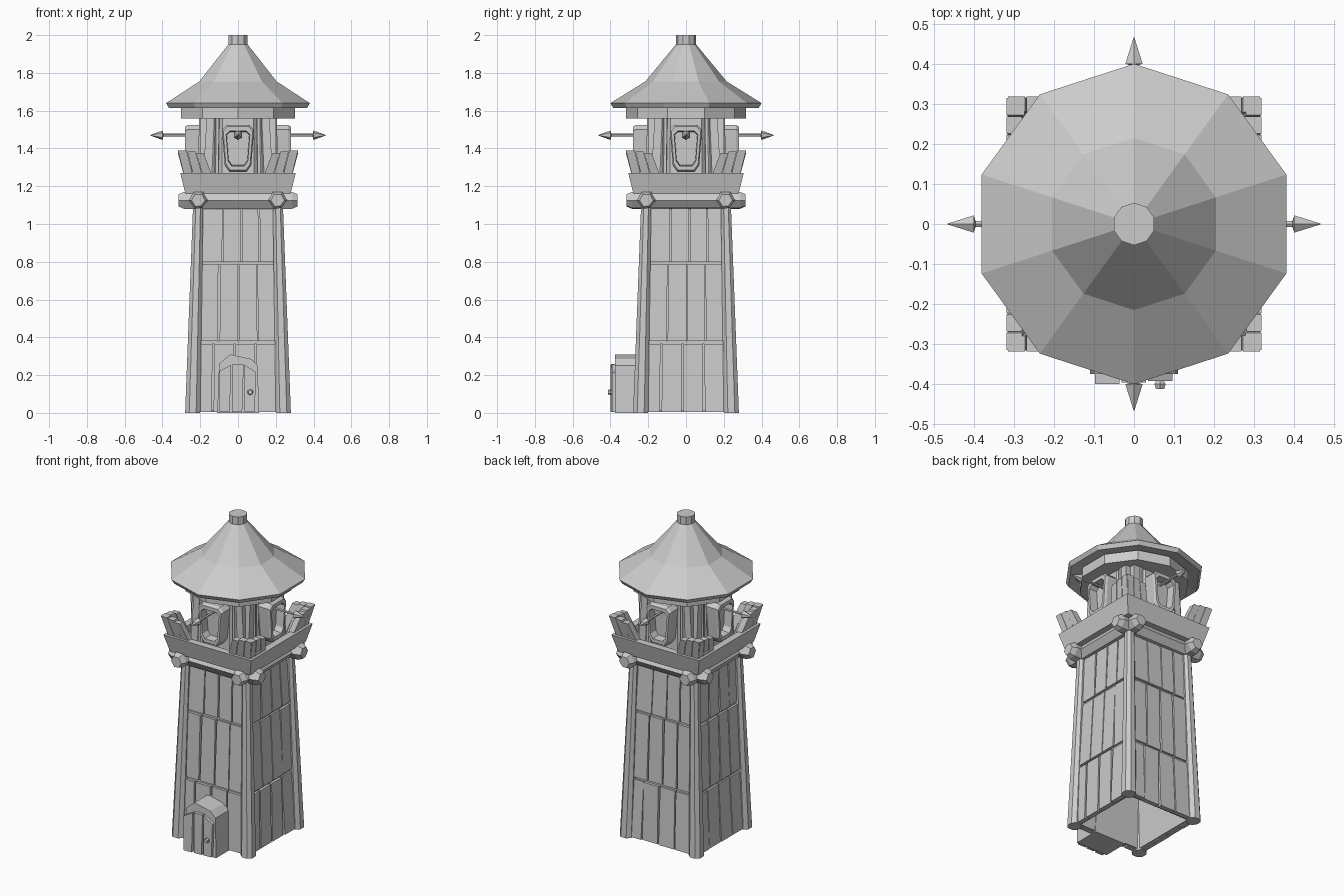
import bpy, bmesh, math, random
from mathutils import Matrix, Vector

if "Cube" in bpy.data.objects:
    bpy.data.objects.remove(bpy.data.objects["Cube"])

random.seed(4)
stone = bpy.data.materials.new("light_grey")
stone.diffuse_color = (0.6, 0.6, 0.6, 1)
stone.use_nodes = True
stone.node_tree.nodes["Principled BSDF"].inputs["Base Color"].default_value = stone.diffuse_color


class Part:
    """Collects lofted pieces into one named object."""
    def __init__(self, name):
        self.name, self.bm = name, bmesh.new()

    def loft(self, rings, side=0, caps=True, closed=False):
        rot = Matrix.Rotation(side * math.pi / 2, 3, 'Z')
        vs = [[self.bm.verts.new(rot @ Vector(p)) for p in r] for r in rings]
        n = len(vs[0])
        pairs = list(zip(vs, vs[1:])) + ([(vs[-1], vs[0])] if closed else [])
        for a, b in pairs:
            for i in range(n):
                j = (i + 1) % n
                self.bm.faces.new((a[i], a[j], b[j], b[i]))
        if caps and not closed:
            self.bm.faces.new(vs[0][::-1])
            self.bm.faces.new(vs[-1])

    def done(self):
        bmesh.ops.recalc_face_normals(self.bm, faces=self.bm.faces)
        me = bpy.data.meshes.new(self.name)
        self.bm.to_mesh(me)
        self.bm.free()
        me.materials.append(stone)
        bpy.context.collection.objects.link(bpy.data.objects.new(self.name, me))


def ngon(r, z, n=10, start=90):
    return [(r * math.cos(math.radians(start + 360 * i / n)),
             r * math.sin(math.radians(start + 360 * i / n)), z) for i in range(n)]


def square(h, z):
    return [(-h, -h, z), (h, -h, z), (h, h, z), (-h, h, z)]


def slab(u0, u1, d, t, z):
    """Cross-section of a plank on the front side, outer face at distance d."""
    return [(u0, -d, z), (u1, -d, z), (u1, -d + t, z), (u0, -d + t, z)]


def mix(a, b, z):
    return a + (b - a) * z / 1.1


# Tapered hollow core behind the planks
core = Part("tower_core")
core.loft([square(0.225, 0.01), square(0.19, 1.12), square(0.18, 1.12), square(0.215, 0.01)], closed=True)
core.done()

# Chamfered corner posts
posts = Part("corner_posts")
for k in range(4):
    rings = []
    for z, lo, hi in ((0, 0.20, 0.28), (1.12, 0.184, 0.237)):
        c = (hi - lo) * 0.27
        rings.append([(x, -y, z) for x, y in ((lo, lo + c), (lo + c, lo), (hi - c, lo), (hi, lo + c),
                                              (hi, hi - c), (hi - c, hi), (lo + c, hi), (lo, hi - c))])
    posts.loft(rings, k)
posts.done()

# Three rows of wall planks per side, with ledges between the rows
planks, ledges = Part("wall_planks"), Part("wall_ledges")
rows = ((0.005, 0.365, (-1, -0.62, -0.08, 0.45, 1)),
        (0.38, 0.785, (-1, -0.49, 0.02, 0.50, 1)),
        (0.80, 1.10, (-1, -0.42, 0.1, 0.58, 1)))
for k in range(4):
    for z0, z1, cuts in rows:
        for a, b in zip(cuts, cuts[1:]):
            j = random.uniform(-0.004, 0.004)
            rings = []
            for z, s in ((z0, 1), (z1, -1)):
                w, d = mix(0.215, 0.19, z), mix(0.254, 0.213, z) + j * s
                rings.append(slab(a * w + 0.004, b * w - 0.004 + j, d, 0.03, z))
            planks.loft(rings, k)
    for z in (0.3725, 0.7925):
        w, d = mix(0.21, 0.19, z), mix(0.24, 0.2, z)
        ledges.loft([slab(-w, w, d, 0.03, z - 0.008), slab(-w, w, d, 0.03, z + 0.008)], k)
planks.done()
ledges.done()

# Crossing support beams with faceted ends
beams = Part("support_beams")
section = ((-0.05, 1.125), (-0.02, 1.08), (0.02, 1.085), (0.05, 1.125), (0.025, 1.17), (-0.025, 1.17))
for k in range(2):
    for x in (-0.21, 0.21):
        beams.loft([[(x + u * s, y, 1.125 + (z - 1.125) * s) for u, z in section]
                    for y, s in ((-0.315, 0.72), (-0.285, 1), (0.285, 1), (0.315, 0.72))], k)
beams.done()

# Balcony floor and flared parapet
balcony = Part("balcony_parapet")
balcony.loft([square(0.278, 1.16), square(0.306, 1.27), square(0.262, 1.27), square(0.245, 1.185),
              square(0.02, 1.185), square(0.02, 1.16)], closed=True)
balcony.done()

# Fanned planks at the balcony corners
merlons = Part("corner_battlements")
fan = ((0.115, 0.168, 0.182, 0.222, 1.375), (0.171, 0.222, 0.226, 0.268, 1.385), (0.225, 0.272, 0.272, 0.314, 1.39))
for k in range(4):
    for s in (-1, 1):
        for a, b, c, d, top in fan:
            t = 0.035 + random.uniform(0, 0.012)
            merlons.loft([slab(s * a, s * b, 0.272, 0.035, 1.20),
                          slab(s * c, s * d, 0.318, t, top)], k)
merlons.done()

# Lantern room with corner pilasters
room = Part("lantern_room")
room.loft([ngon(0.225, 1.17, 8, 22.5), ngon(0.215, 1.58, 8, 22.5)])
room.done()
pilasters = Part("lantern_pilasters")
for k in range(4):
    for s in (-1, 1):
        pilasters.loft([slab(s * 0.105, s * 0.19, 0.205, 0.06, 1.18), slab(s * 0.10, s * 0.165, 0.20, 0.06, 1.57)], k)
    for s in (-1, 1):
        rings = [slab(s * 0.008, s * 0.06, d, 0.05, z) for d, z in ((0.245, 1.18), (0.23, 1.57))]
        pilasters.loft([[Matrix.Rotation(math.pi / 4, 3, 'Z') @ Vector(p) for p in r] for r in rings], k)
pilasters.done()

# Keystone-shaped window frames with recessed panes
frames, panes = Part("window_frames"), Part("window_panes")
outline = ((-0.045, 1.275), (0.045, 1.275), (0.07, 1.31), (0.085, 1.50), (0.06, 1.525), (-0.06, 1.525), (-0.085, 1.50), (-0.07, 1.31))


def opening(s, d):
    return [(u * s, -d, 1.40 + (z - 1.40) * s) for u, z in outline]


for k in range(4):
    frames.loft([opening(1, 0.19), opening(1, 0.265), opening(0.92, 0.28), opening(0.74, 0.28),
                 opening(0.70, 0.22), opening(0.70, 0.19)], k, closed=True)
    panes.loft([opening(0.74, 0.20), opening(0.74, 0.228)], k)
frames.done()
panes.done()

# Spears pointing out of each window
spears = Part("window_spears")
for k in range(4):
    def disc(r, d, n=6):
        return [(x, -d, 1.47 + y) for x, y, _ in ngon(r, 0, n)]
    spears.loft([disc(0.008, 0.2), disc(0.008, 0.40)], k)
    spears.loft([disc(0.006, 0.395), disc(0.025, 0.40), disc(0.001, 0.466)], k)
spears.done()

# Ten-sided roof, trim ring and finial
trim = Part("roof_trim")
trim.loft([ngon(0.318, 1.558), ngon(0.318, 1.62), ngon(0.20, 1.62), ngon(0.20, 1.558)], closed=True)
trim.done()
roof = Part("roof")
roof.loft([ngon(0.30, 1.63), ngon(0.385, 1.615), ngon(0.40, 1.64), ngon(0.215, 1.755), ngon(0.05, 1.955)])
roof.done()
finial = Part("roof_finial")
finial.loft([ngon(0.053, 1.945), ngon(0.053, 2.0)])
finial.done()

# Entrance porch with a hood
porch = Part("door_porch")
arch = ((-0.11, 0.0), (0.11, 0.0), (0.105, 0.25), (0.07, 0.285), (-0.04, 0.31), (-0.10, 0.26))
porch.loft([[(x, y, z) for x, z in arch] for y in (-0.375, -0.21)])
porch.done()

# Arched door planks, each with a slanted top, and a knob
door = Part("door_planks")
for a, b, za, zb, y in ((-0.098, -0.036, 0.222, 0.255, -0.40), (-0.031, 0.03, 0.257, 0.258, -0.396),
                        (0.035, 0.096, 0.255, 0.215, -0.392)):
    door.loft([[(a, v, 0.005), (b - 0.008, v, 0.005), (b, v, zb), (a, v, za)] for v in (y, -0.37)])
door.done()
knob = Part("door_knob")
knob.loft([[(0.065 + x, d, 0.11 + y) for x, y, _ in ngon(r, 0, 6)]
           for r, d in ((0.008, -0.385), (0.016, -0.40), (0.012, -0.412))])
knob.done()
